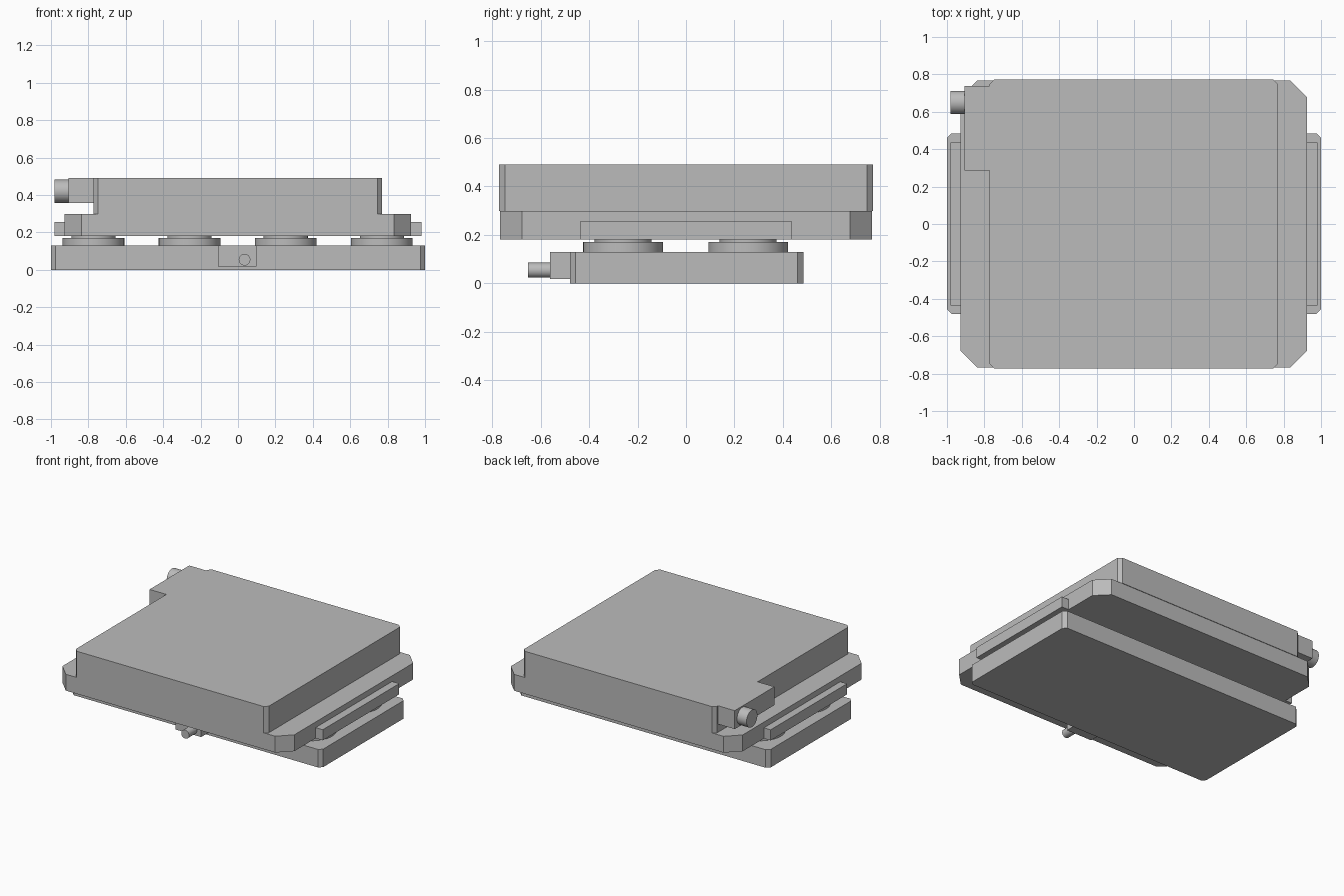
import bpy, bmesh, math
from mathutils import Matrix

cube = bpy.data.objects.get("Cube")
if cube:
    bpy.data.objects.remove(cube)

grey = bpy.data.materials.new("plain grey")
grey.use_nodes = True
colour = (0.5, 0.5, 0.5, 1)
grey.diffuse_color = colour
grey.node_tree.nodes["Principled BSDF"].inputs["Base Color"].default_value = colour


def finish(name, bm):
    bmesh.ops.recalc_face_normals(bm, faces=bm.faces)
    mesh = bpy.data.meshes.new(name)
    bm.to_mesh(mesh)
    bm.free()
    mesh.materials.append(grey)
    obj = bpy.data.objects.new(name, mesh)
    bpy.context.collection.objects.link(obj)
    return obj


def plate(name, x, y, z, chamfer=0):
    """Box between the given ranges, with chamfered upright corners."""
    bm = bmesh.new()
    bmesh.ops.create_cube(bm, size=1)
    for v in bm.verts:
        v.co = [r[0] if c < 0 else r[1] for c, r in zip(v.co, (x, y, z))]
    if chamfer:
        upright = [e for e in bm.edges
                   if abs(e.verts[0].co.z - e.verts[1].co.z) > 0.01]
        bmesh.ops.bevel(bm, geom=upright, offset=chamfer, segments=1,
                        affect='EDGES')
    return finish(name, bm)


def cylinder(name, centre, radius, length, axis='Z'):
    turn = {'X': Matrix.Rotation(math.pi / 2, 4, 'Y'),
            'Y': Matrix.Rotation(math.pi / 2, 4, 'X'),
            'Z': Matrix.Identity(4)}[axis]
    bm = bmesh.new()
    bmesh.ops.create_cone(bm, cap_ends=True, segments=48, radius1=radius,
                          radius2=radius, depth=length,
                          matrix=Matrix.Translation(centre) @ turn)
    obj = finish(name, bm)
    bpy.ops.object.select_all(action='DESELECT')
    obj.select_set(True)
    bpy.context.view_layer.objects.active = obj
    bpy.ops.object.shade_smooth_by_angle(angle=math.radians(35))


# Stacked plates
plate("base_plate", (-1, 1), (-0.48, 0.485), (0, 0.13), 0.024)
plate("middle_plate", (-0.928, 0.925), (-0.768, 0.768), (0.18, 0.298), 0.09)
plate("top_housing", (-0.772, 0.77), (-0.772, 0.772), (0.298, 0.49), 0.024)

# Side rails on the middle plate
for side, s in (("left", 1), ("right", -1)):
    plate(side + "_rail", sorted((s * 0.9, s * 0.982)), (-0.435, 0.437),
          (0.18, 0.257))

# Stepped round mounts between base and middle plate
for row, y in (("front", -0.26), ("back", 0.257)):
    for i in range(4):
        x = -0.773 + i * 0.514
        cylinder(f"{row}_mount_{i + 1}", (x, y, 0.15), 0.165, 0.042)
        cylinder(f"{row}_mount_cap_{i + 1}", (x, y, 0.175), 0.118, 0.014)

# Front connector on the base
plate("front_connector_block", (-0.106, 0.1), (-0.563, -0.46), (0.017, 0.13))
cylinder("front_connector_pin", (0.035, -0.603, 0.054), 0.031, 0.1, 'Y')

# Side connector on the housing
plate("side_connector_block", (-0.906, -0.76), (0.285, 0.738), (0.357, 0.49))
cylinder("side_connector_plug", (-0.94, 0.65, 0.42), 0.062, 0.084, 'X')
